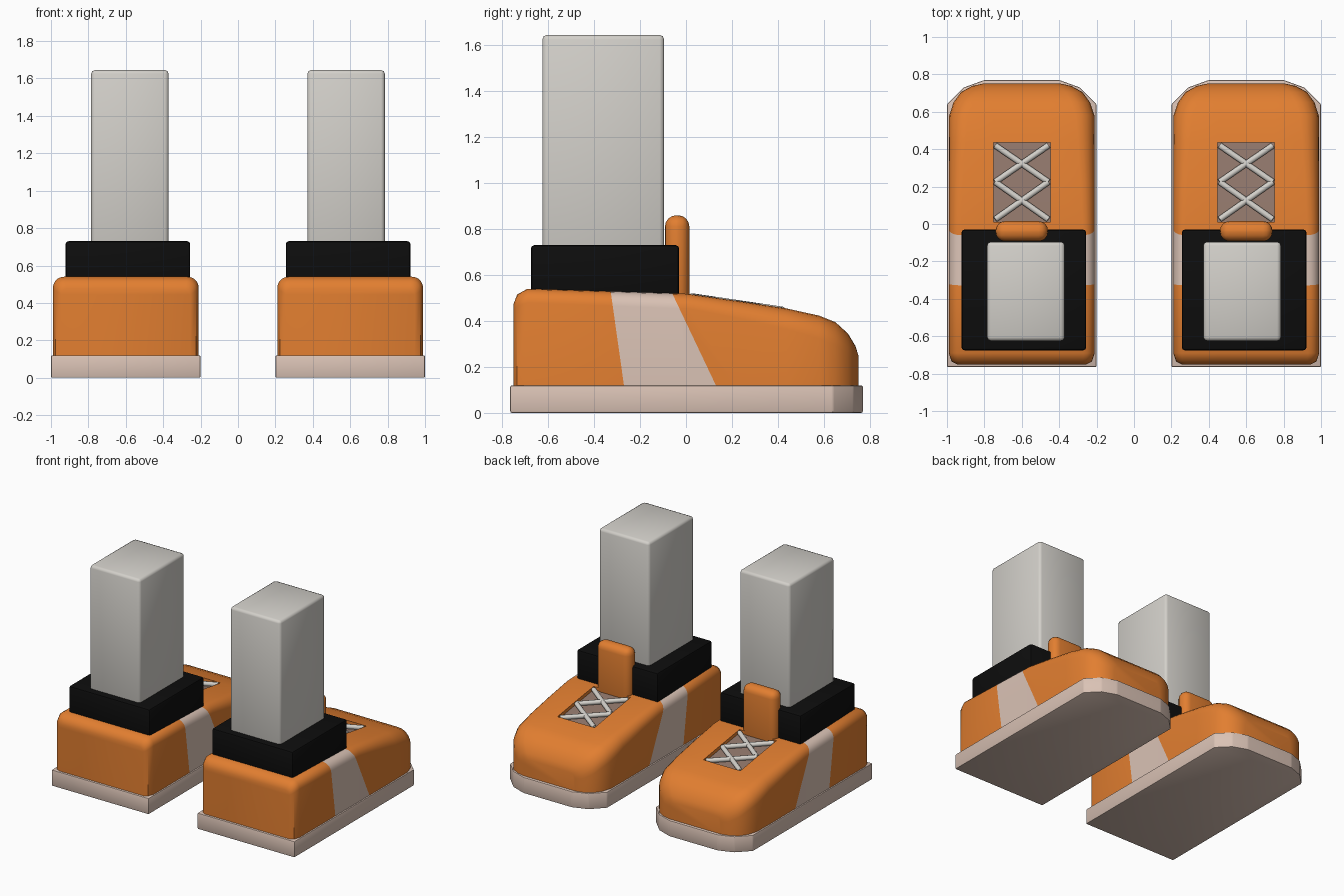
import bpy, bmesh, math
from mathutils import Vector

if "Cube" in bpy.data.objects:
    bpy.data.objects.remove(bpy.data.objects["Cube"])


def material(name, rgb):
    m = bpy.data.materials.new(name)
    m.diffuse_color = (*rgb, 1)
    m.use_nodes = True
    m.node_tree.nodes["Principled BSDF"].inputs["Base Color"].default_value = m.diffuse_color
    return m


ORANGE = material("orange", (0.76, 0.21, 0.03))
BEIGE = material("beige", (0.70, 0.54, 0.46))
BLACK = material("black", (0.004, 0.004, 0.004))
GREY = material("light grey", (0.65, 0.63, 0.59))
BROWN = material("brown", (0.29, 0.19, 0.15))


def finish(bm, name, mats, angle=40):
    bmesh.ops.recalc_face_normals(bm, faces=bm.faces)
    me = bpy.data.meshes.new(name)
    bm.to_mesh(me)
    bm.free()
    for m in mats:
        me.materials.append(m)
    me.shade_smooth()
    me.set_sharp_from_angle(angle=math.radians(angle))
    ob = bpy.data.objects.new(name, me)
    bpy.context.collection.objects.link(ob)
    return ob


def box(name, lo, hi, mat, bevel, segments=2, angle=40, poke=False):
    bm = bmesh.new()
    bmesh.ops.create_cube(bm, size=1)
    for v in bm.verts:
        v.co = Vector([lo[i] + (v.co[i] + 0.5) * (hi[i] - lo[i]) for i in range(3)])
    bmesh.ops.bevel(bm, geom=bm.edges[:], offset=bevel, segments=segments,
                    profile=0.5, affect='EDGES')
    if poke:
        bmesh.ops.poke(bm, faces=[f for f in bm.faces if f.normal.z > 0.99])
    return finish(bm, name, [mat], angle)


def sole(cx):
    half = [(0.4, -0.765), (0.4, 0.64), (0.31, 0.73), (0.2, 0.77)]
    outline = half + [(-x, y) for x, y in reversed(half)]
    bm = bmesh.new()
    base = bm.faces.new([bm.verts.new((cx + x, y, 0)) for x, y in outline])
    ext = bmesh.ops.extrude_face_region(bm, geom=[base])["geom"]
    bmesh.ops.translate(bm, vec=(0, 0, 0.12),
                        verts=[g for g in ext if isinstance(g, bmesh.types.BMVert)])
    bmesh.ops.recalc_face_normals(bm, faces=bm.faces)
    bmesh.ops.bevel(bm, geom=bm.edges[:], offset=0.008, segments=2,
                    profile=0.5, affect='EDGES')
    finish(bm, "sole", [BEIGE])


# Upper cross-sections: y, half width, top height, edge radius
STATIONS = [(-0.75, 0.345, 0.475, 0.03), (-0.735, 0.375, 0.515, 0.05),
            (-0.69, 0.39, 0.54, 0.06), (0.01, 0.39, 0.518, 0.065),
            (0.22, 0.39, 0.488, 0.075), (0.435, 0.39, 0.455, 0.09),
            (0.58, 0.388, 0.423, 0.10), (0.65, 0.365, 0.395, 0.10),
            (0.705, 0.325, 0.345, 0.09), (0.738, 0.265, 0.29, 0.07),
            (0.75, 0.21, 0.25, 0.04)]
PANEL = 0.1525


def upper(cx):
    bm = bmesh.new()
    rings = []
    for y, w, h, r in STATIONS:
        half = [(w, 0.11)]
        for k in range(6):
            a = math.pi / 2 * k / 5
            half.append((w - r + r * math.cos(a), h - r + r * math.sin(a)))
        half.append((PANEL, h))
        pts = half + [(-x, z) for x, z in reversed(half)]
        rings.append([bm.verts.new((x, y, z)) for x, z in pts])
    n = len(rings[0])
    floor = []
    for i, (a, b) in enumerate(zip(rings, rings[1:])):
        for j in range(n):
            k = (j + 1) % n
            f = bm.faces.new((a[j], a[k], b[k], b[j]))
            if j == n // 2 - 1 and i in (3, 4):
                floor.append(f)
    bm.faces.new(rings[0])
    bm.faces.new(rings[-1])
    bmesh.ops.recalc_face_normals(bm, faces=bm.faces)
    # sunken lace panel
    ext = bmesh.ops.extrude_face_region(bm, geom=floor)["geom"]
    bmesh.ops.delete(bm, geom=floor, context='FACES_ONLY')
    bmesh.ops.translate(bm, vec=(0, 0, -0.025),
                        verts=[g for g in ext if isinstance(g, bmesh.types.BMVert)])
    for g in ext:
        if isinstance(g, bmesh.types.BMFace):
            g.material_index = 2
    # slanted side stripe, cut by two planes
    cuts = []
    for p, q in (((-0.27, 0.12), (-0.328, 0.53)), ((0.13, 0.12), (-0.06, 0.52))):
        co = Vector((0, *p))
        no = Vector((0, q[1] - p[1], p[0] - q[0])).normalized()
        bmesh.ops.bisect_plane(bm, geom=bm.verts[:] + bm.edges[:] + bm.faces[:],
                               plane_co=co, plane_no=no, dist=1e-5)
        cuts.append((co, no))
    (c0, n0), (c1, n1) = cuts
    for f in bm.faces:
        c = f.calc_center_median()
        if (c - c0).dot(n0) > 0 > (c - c1).dot(n1) and f.material_index == 0:
            f.material_index = 1
    bmesh.ops.translate(bm, vec=(cx, 0, 0), verts=bm.verts)
    finish(bm, "upper", [ORANGE, BEIGE, BROWN], 45)


def top_z(y):
    return 0.518 - (y - 0.01) * 0.148


def laces(cx):
    # two crosses of round cord lying in the panel
    for y0, y1 in ((0.025, 0.225), (0.225, 0.42)):
        for s in (-1, 1):
            a = Vector((cx - s * 0.142, y0, top_z(y0) - 0.012))
            b = Vector((cx + s * 0.142, y1, top_z(y1) - 0.012))
            bm = bmesh.new()
            bmesh.ops.create_cone(bm, cap_ends=True, segments=10, radius1=0.017,
                                  radius2=0.017, depth=(b - a).length)
            rot = (b - a).to_track_quat('Z', 'Y').to_matrix()
            bmesh.ops.rotate(bm, matrix=rot, verts=bm.verts)
            bmesh.ops.translate(bm, vec=(a + b) / 2, verts=bm.verts)
            finish(bm, "lace", [GREY])


for side in (-1, 1):
    cx = 0.6 * side
    sole(cx)
    upper(cx)
    laces(cx)
    # ankle collar, tongue and leg
    c = 0.589 * side
    box("collar", (c - 0.333, -0.675, 0.50), (c + 0.333, -0.03, 0.73), BLACK, 0.015)
    box("tongue", (cx - 0.14, -0.092, 0.45), (cx + 0.14, 0.015, 0.86), ORANGE, 0.05, 4)
    c = 0.578 * side
    box("leg", (c - 0.207, -0.625, 0.60), (c + 0.207, -0.095, 1.645), GREY, 0.02, 2,
        180, poke=True)
